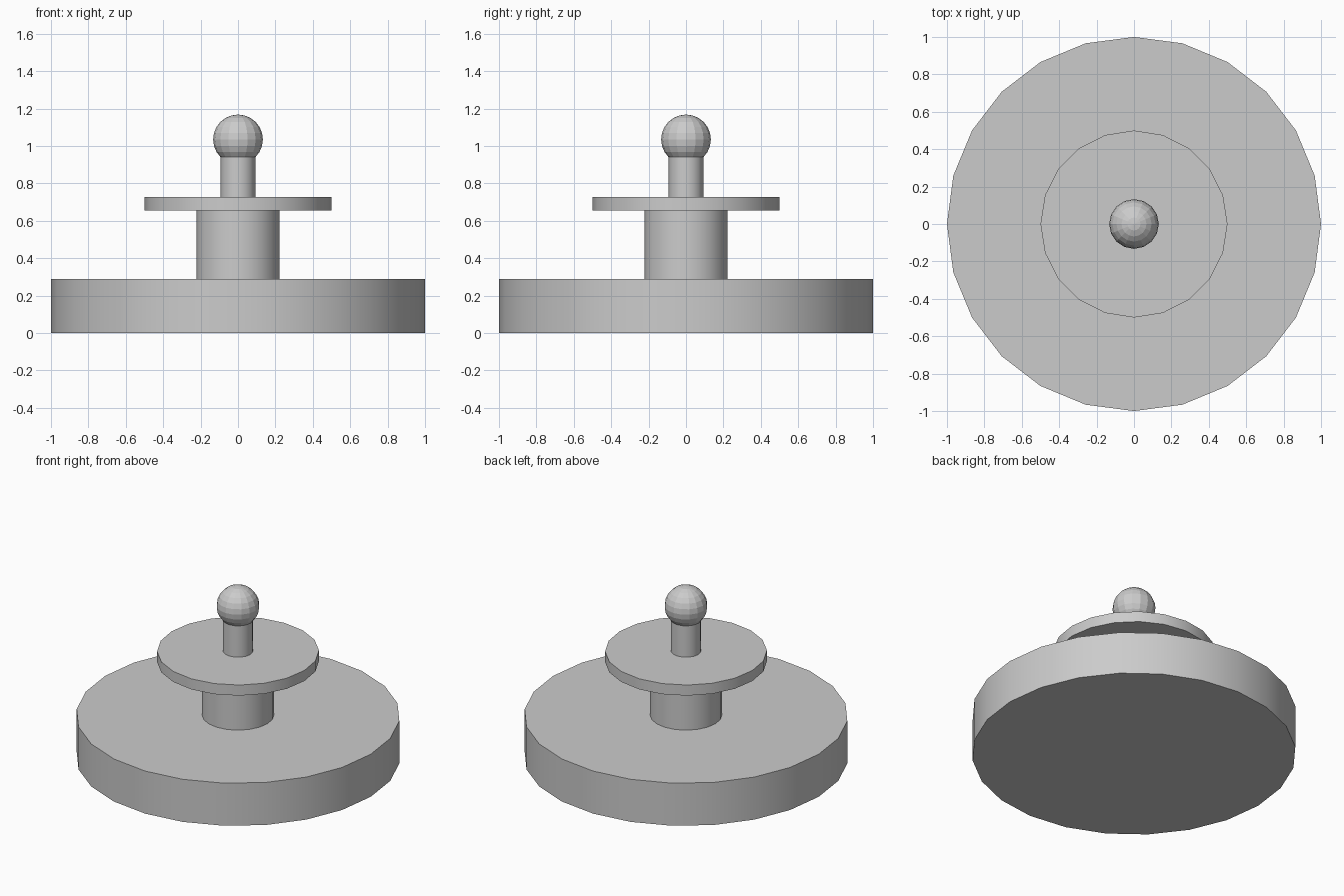
import bpy
import math

cube = bpy.data.objects.get("Cube")
if cube:
    bpy.data.objects.remove(cube, do_unlink=True)

grey = bpy.data.materials.new("plain_grey")
grey.use_nodes = True
color = (0.6, 0.6, 0.6, 1)
grey.diffuse_color = color
grey.node_tree.nodes["Principled BSDF"].inputs["Base Color"].default_value = color


def disc(name, radius, bottom, top, sides):
    """Upright cylinder with smooth walls and sharp rims."""
    bpy.ops.mesh.primitive_cylinder_add(
        vertices=sides, radius=radius, depth=top - bottom,
        location=(0, 0, (bottom + top) / 2))
    part = bpy.context.object
    part.name = name
    part.data.materials.append(grey)
    bpy.ops.object.shade_smooth_by_angle(angle=math.radians(30))


# Stacked round parts, from the ground up
disc("base", 1.0, 0.0, 0.29, 24)
disc("column", 0.222, 0.29, 0.655, 20)
disc("upper_plate", 0.5, 0.655, 0.727, 20)
disc("stem", 0.093, 0.727, 0.96, 16)

# Faceted ball knob on the stem
bpy.ops.mesh.primitive_uv_sphere_add(
    segments=16, ring_count=12, radius=0.133, location=(0, 0, 1.035))
knob = bpy.context.object
knob.name = "ball_knob"
knob.data.materials.append(grey)
